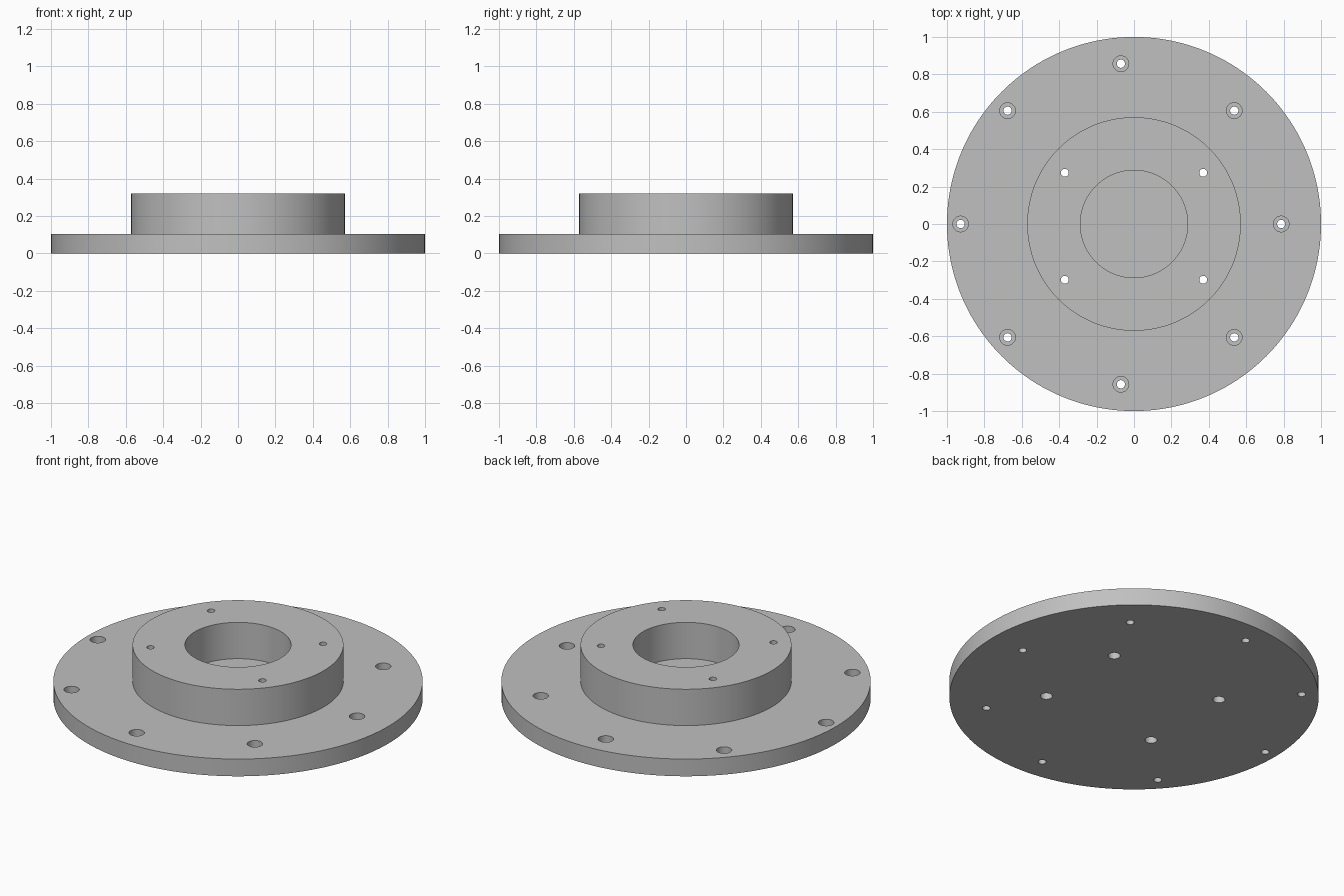
import bpy
import bmesh
from math import cos, sin, pi, radians

cube = bpy.data.objects.get("Cube")
if cube:
    bpy.data.objects.remove(cube, do_unlink=True)

# Main dimensions
FLANGE_R, FLANGE_TOP = 1.0, 0.103
HUB_R, BORE_R, HUB_TOP = 0.571, 0.287, 0.32
BOLT_X, BOLT_CIRCLE_R = -0.07, 0.857
BOLT_R, COUNTERBORE_R, COUNTERBORE_Z = 0.022, 0.042, 0.05
SCREW_X, SCREW_Y, SCREW_Y_OFFSET = 0.37, 0.286, -0.012
SCREW_R, CLEARANCE_R = 0.021, 0.033

steel = bpy.data.materials.new("plain_grey")
steel.use_nodes = True
grey = (0.53, 0.53, 0.53, 1)
steel.diffuse_color = grey
steel.node_tree.nodes["Principled BSDF"].inputs["Base Color"].default_value = grey


def add_lathe(bm, profile, centre, sides):
    """Revolve (radius, height) points into a closed, capped solid."""
    rings = [[bm.verts.new((centre[0] + r * cos(2 * pi * i / sides),
                            centre[1] + r * sin(2 * pi * i / sides), z))
              for i in range(sides)] for r, z in profile]
    for low, high in zip(rings, rings[1:]):
        for i in range(sides):
            j = (i + 1) % sides
            bm.faces.new((low[i], low[j], high[j], high[i]))
    bm.faces.new(rings[0][::-1])
    bm.faces.new(rings[-1])


def make_object(name, solids):
    """Make one object from a list of (profile, centre, sides)."""
    bm = bmesh.new()
    for profile, centre, sides in solids:
        add_lathe(bm, profile, centre, sides)
    mesh = bpy.data.meshes.new(name)
    bm.to_mesh(mesh)
    bm.free()
    mesh.materials.append(steel)
    obj = bpy.data.objects.new(name, mesh)
    bpy.context.collection.objects.link(obj)
    return obj


def drill(obj, holes):
    """Cut the holes, remove the cutter and shade the curved walls smooth."""
    cutter = make_object("hole_cutter", holes)
    cutter.hide_render = True
    mod = obj.modifiers.new("holes", 'BOOLEAN')
    mod.operation, mod.solver, mod.object = 'DIFFERENCE', 'EXACT', cutter
    bpy.ops.object.select_all(action='DESELECT')
    obj.select_set(True)
    bpy.context.view_layer.objects.active = obj
    bpy.ops.object.modifier_apply(modifier=mod.name)
    bpy.data.objects.remove(cutter, do_unlink=True)
    bpy.ops.object.shade_smooth_by_angle(angle=radians(30))


screw_spots = [(sx * SCREW_X, sy * SCREW_Y + SCREW_Y_OFFSET)
               for sx in (-1, 1) for sy in (-1, 1)]
bolt_spots = [(BOLT_X + BOLT_CIRCLE_R * cos(k * pi / 4),
               BOLT_CIRCLE_R * sin(k * pi / 4)) for k in range(8)]

# Flange disc with off-centre counterbored bolt holes and screw clearance holes
flange = make_object("flange_disc", [([(FLANGE_R, 0), (FLANGE_R, FLANGE_TOP)], (0, 0), 160)])
bolt_profile = [(BOLT_R, -0.1), (BOLT_R, COUNTERBORE_Z),
                (COUNTERBORE_R, COUNTERBORE_Z), (COUNTERBORE_R, 0.2)]
clearance_profile = [(CLEARANCE_R, -0.1), (CLEARANCE_R, 0.2)]
drill(flange, [(bolt_profile, p, 32) for p in bolt_spots]
      + [(clearance_profile, p, 32) for p in screw_spots])

# Raised hub ring with open bore and four screw holes
hub = make_object("hub_ring", [([(HUB_R, FLANGE_TOP), (HUB_R, HUB_TOP)], (0, 0), 128)])
drill(hub, [([(BORE_R, 0), (BORE_R, 0.5)], (0, 0), 96)]
      + [([(SCREW_R, 0), (SCREW_R, 0.5)], p, 32) for p in screw_spots])
